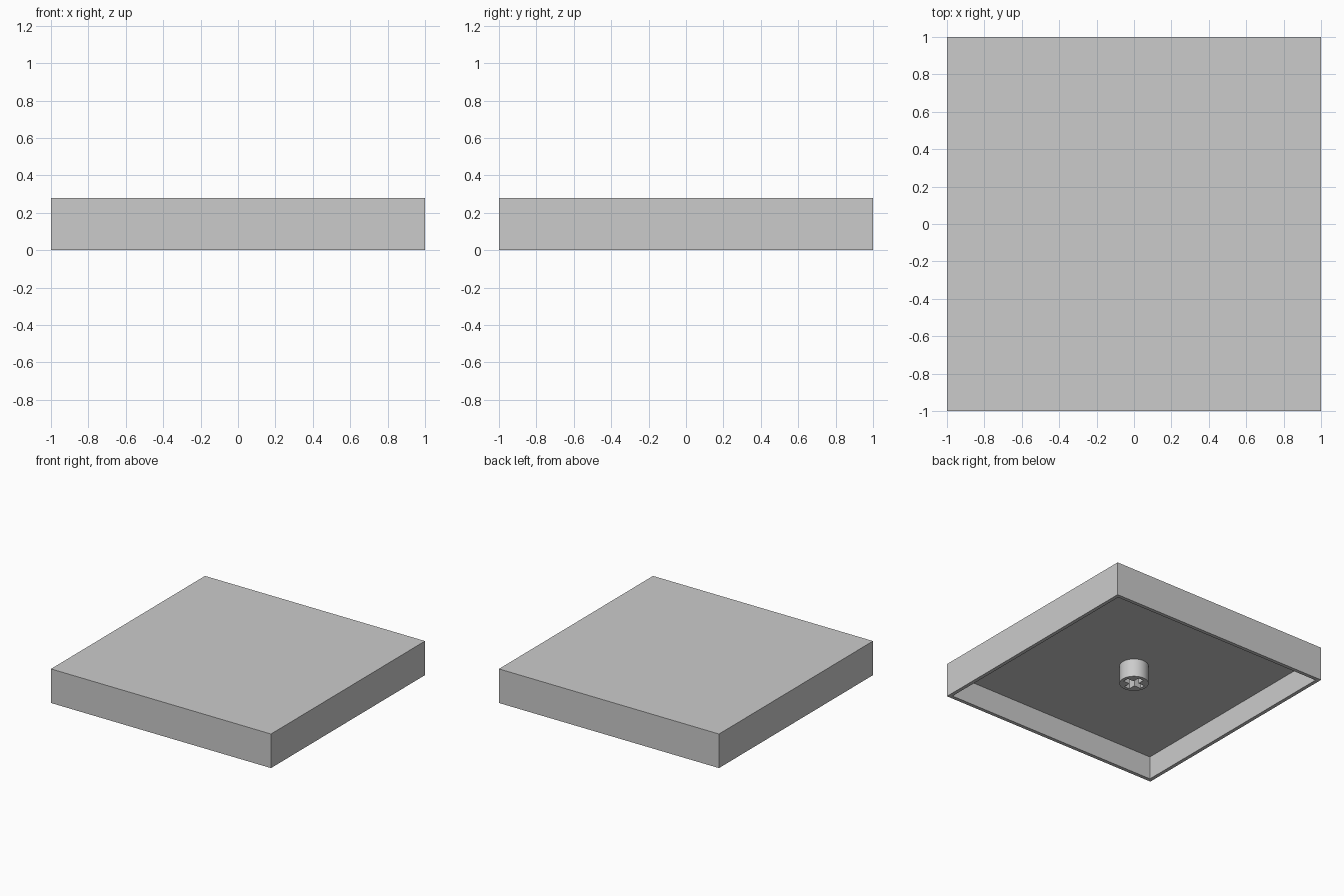
import bpy
import bmesh
from mathutils import Vector

SIZE, HEIGHT = 2.0, 0.28
WALL, CEILING = 0.042, 0.19
STEM_RADIUS, STEM_BOTTOM = 0.11, 0.04
SLOT_LONG, SLOT_WIDE = 0.164, 0.048

if "Cube" in bpy.data.objects:
    bpy.data.objects.remove(bpy.data.objects["Cube"], do_unlink=True)

grey = bpy.data.materials.new("plain grey")
grey.use_nodes = True
colour = (0.6, 0.6, 0.6, 1)
grey.diffuse_color = colour
grey.node_tree.nodes["Principled BSDF"].inputs["Base Color"].default_value = colour


def make_object(name, bm):
    bmesh.ops.recalc_face_normals(bm, faces=bm.faces)
    mesh = bpy.data.meshes.new(name)
    bm.to_mesh(mesh)
    bm.free()
    mesh.materials.append(grey)
    obj = bpy.data.objects.new(name, mesh)
    bpy.context.collection.objects.link(obj)
    return obj


# Square cap, hollowed from below
bm = bmesh.new()
bmesh.ops.create_cube(bm, size=1)
bmesh.ops.scale(bm, vec=(SIZE, SIZE, HEIGHT), verts=bm.verts)
bmesh.ops.translate(bm, vec=(0, 0, HEIGHT / 2), verts=bm.verts)
bottom = min(bm.faces, key=lambda f: f.calc_center_median().z)
bmesh.ops.inset_region(bm, faces=[bottom], thickness=WALL)
hollow = bmesh.ops.extrude_face_region(bm, geom=[bottom])["geom"]
bmesh.ops.translate(bm, vec=(0, 0, CEILING),
                    verts=[v for v in hollow if isinstance(v, bmesh.types.BMVert)])
if bottom.is_valid:
    bmesh.ops.delete(bm, geom=[bottom], context="FACES_ONLY")
make_object("cap_shell", bm)

# Round mounting stem
bm = bmesh.new()
length = CEILING - STEM_BOTTOM
bmesh.ops.create_cone(bm, cap_ends=True, segments=48, radius1=STEM_RADIUS,
                      radius2=STEM_RADIUS, depth=length)
bmesh.ops.translate(bm, vec=(0, 0, STEM_BOTTOM + length / 2), verts=bm.verts)
stem = make_object("mounting_stem", bm)

# Cross-shaped socket cut up through the stem
bm = bmesh.new()
a, b = SLOT_LONG / 2, SLOT_WIDE / 2
outline = []
direction_x, direction_y = Vector((1, 0, 0)), Vector((0, 1, 0))
for _ in range(4):
    for along, across in ((a, -b), (a, b), (b, b)):
        outline.append(direction_x * along + direction_y * across)
    direction_x, direction_y = direction_y, -direction_x
cross = bm.faces.new([bm.verts.new(p) for p in outline])
top = bmesh.ops.extrude_face_region(bm, geom=[cross])["geom"]
bmesh.ops.translate(bm, vec=(0, 0, HEIGHT),
                    verts=[v for v in top if isinstance(v, bmesh.types.BMVert)])
cutter = make_object("socket_cutter", bm)
cutter.hide_render = True

cut = stem.modifiers.new("socket", "BOOLEAN")
cut.operation = "DIFFERENCE"
cut.solver = "EXACT"
cut.object = cutter
bpy.ops.object.select_all(action="DESELECT")
stem.select_set(True)
bpy.context.view_layer.objects.active = stem
bpy.ops.object.modifier_apply(modifier=cut.name)
bpy.data.objects.remove(cutter, do_unlink=True)
bpy.ops.object.shade_smooth_by_angle()
